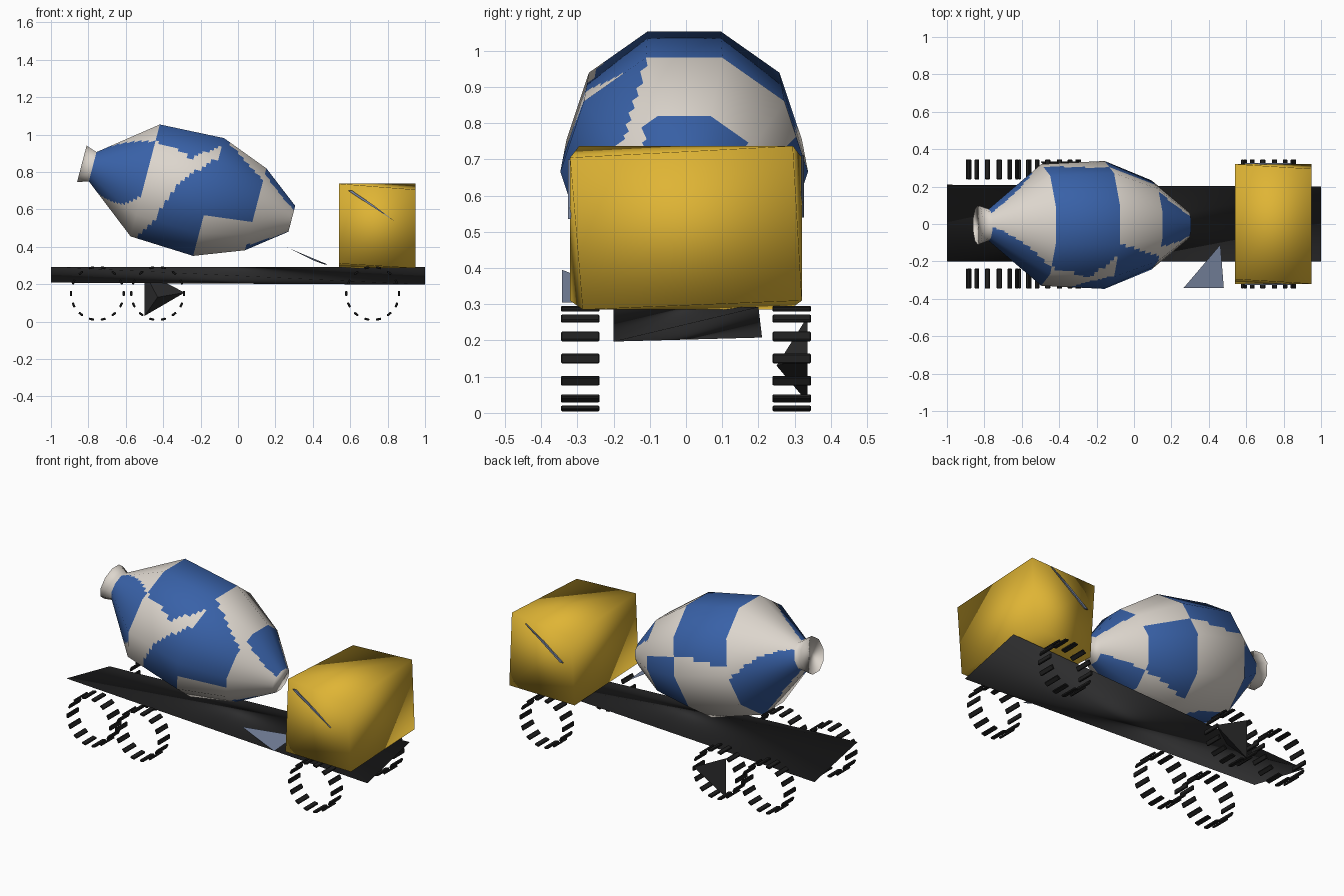
import bpy, bmesh, math
from mathutils import Vector, Matrix

if "Cube" in bpy.data.objects:
    bpy.data.objects.remove(bpy.data.objects["Cube"])


def material(name, rgb):
    m = bpy.data.materials.new(name)
    m.diffuse_color = (*rgb, 1)
    m.use_nodes = True
    m.node_tree.nodes["Principled BSDF"].inputs["Base Color"].default_value = m.diffuse_color
    return m


BLUE = material("drum_blue", (0.04, 0.12, 0.39))
IVORY = material("drum_ivory", (0.72, 0.67, 0.61))
YELLOW = material("cab_yellow", (0.74, 0.46, 0.035))
DARK = material("chassis_dark", (0.025, 0.025, 0.026))
RUBBER = material("tread_black", (0.014, 0.014, 0.014))
STEEL = material("steel_blue", (0.2, 0.25, 0.37))


def finish(bm, name, mats, smooth=False):
    me = bpy.data.meshes.new(name)
    bm.normal_update()
    bm.to_mesh(me)
    bm.free()
    for m in mats:
        me.materials.append(m)
    for p in me.polygons:
        p.use_smooth = smooth
    ob = bpy.data.objects.new(name, me)
    bpy.context.collection.objects.link(ob)
    return ob


def hull(name, points, mat, smooth=False):
    """Solid spanned by a few corner points."""
    bm = bmesh.new()
    for p in points:
        bm.verts.new(p)
    bmesh.ops.convex_hull(bm, input=bm.verts[:])
    bmesh.ops.recalc_face_normals(bm, faces=bm.faces[:])
    return finish(bm, name, [mat], smooth)


# chassis: a twisted wedge beam
hull("chassis", [(-1, -.2, .292), (-1, .21, .208), (1, -.2, .197), (1, .2, .292)], DARK, True)

# cab: box with slightly trimmed corners
hull("cab", [(.95, -.32, .705), (.95, .295, .737), (.95, -.285, .285), (.95, .32, .31),
             (.54, -.295, .737), (.54, .32, .705), (.54, -.32, .31), (.54, .285, .285)],
     YELLOW, True)

# side window slivers
for name, y, za, zb in (("window_right", -.322, .70, .535), ("window_left", .322, .54, .71)):
    s = 0.022 if za < zb else 0.016
    hull(name, [(x, y + d, z) for d in (-.004, .004)
                for x, z in ((.59, za), (.605, za - .012 if za > zb else za + .004),
                             (.61, za), (.84, zb), (.72, (za + zb) / 2 + s / 2))], STEEL)

# step plate behind the cab
hull("side_step", [(.265, -.342, .395), (.48, -.342, .305), (.462, -.11, .305), (.40, -.335, .328)], STEEL)

# remaining hub piece in a rear wheel
hull("wheel_hub", [(-.5, .335, .265), (-.5, .335, .03), (-.285, .335, .155), (-.43, .25, .13)], DARK)

# wheels: rings of 14 tread lugs
for axle, cx in (("rear", -.752), ("middle", -.43), ("front", .72)):
    for side, cy in (("right", -.292), ("left", .292)):
        bm = bmesh.new()
        for i in range(14):
            a = 2 * math.pi * i / 14
            mtx = (Matrix.Translation((cx, cy, .15)) @ Matrix.Rotation(a, 4, 'Y')
                   @ Matrix.Translation((.141, 0, 0)) @ Matrix.Diagonal((.012, .106, .027, 1)))
            bmesh.ops.create_cube(bm, size=1, matrix=mtx)
        bmesh.ops.bevel(bm, geom=bm.edges[:], offset=.003, segments=1, affect='EDGES')
        finish(bm, f"{axle}_tread_{side}", [RUBBER])

# mixing drum: ten-sided lathe on a tilted axis, painted in a two-start spiral
PROFILE = [(0, .106), (.06, .085), (.35, .325), (.70, .342), (.96, .238), (1.16, .075)]
START, AXIS, UP = Vector((-.835, -.005, .843)), Vector((.968, 0, -.253)), Vector((.253, 0, .968))
FRONT = Vector((0, -1, 0))
SIDES, SUB = 10, 8
# blue zones: t start, t end, angle range at start, angle range at end (0 = front, 90 = top)
ZONES = [(.06, .35, -90, 80, -17, 43), (.06, .35, 140, 240, 185, 260),
         (.35, .44, 43, 170, 41, 170), (.44, .56, 41, 170, 31, 165), (.56, .70, 31, 165, 60, 160),
         (.35, .53, -105, -90, -105, 8), (.53, .70, -105, 8, -85, 39),
         (.70, .96, -16, 75, -16, 46), (.70, .96, 160, 245, 160, 225),
         (.96, 1.16, 60, 140, 40, 130), (.96, 1.16, 225, 300, 215, 290)]


def is_blue(t, ang):
    for t0, t1, a0, b0, a1, b1 in ZONES:
        if t0 <= t < t1:
            k = (t - t0) / (t1 - t0)
            lo, hi = a0 + (a1 - a0) * k, b0 + (b1 - b0) * k
            if (ang - lo) % 360 < hi - lo:
                return True
    return False


def lerp(a, b, k):
    return a + (b - a) * k


rings = []      # t, radius, profile slope
slopes = [(PROFILE[min(i + 1, 5)][1] - PROFILE[max(i - 1, 0)][1])
          / (PROFILE[min(i + 1, 5)][0] - PROFILE[max(i - 1, 0)][0]) for i in range(6)]
for i in range(5):
    (t0, r0), (t1, r1) = PROFILE[i], PROFILE[i + 1]
    n = max(1, round((t1 - t0) / .018))
    for j in range(n + (i == 4)):
        k = j / n
        rings.append((lerp(t0, t1, k), lerp(r0, r1, k), lerp(slopes[i], slopes[i + 1], k)))

bm = bmesh.new()
grid, normals = [], []
corner = [(math.cos(2 * math.pi * i / SIDES), math.sin(2 * math.pi * i / SIDES)) for i in range(SIDES + 1)]
section = [(lerp(corner[s][0], corner[s + 1][0], q / SUB), lerp(corner[s][1], corner[s + 1][1], q / SUB))
           for s in range(SIDES) for q in range(SUB)]
for t, r, slope in rings:
    row = []
    for c, s in section:
        radial = FRONT * c + UP * s
        row.append(bm.verts.new(START + AXIS * t + radial * r))
        normals.append((radial.normalized() - AXIS * slope).normalized())
    grid.append(row)
N = len(section)
for i in range(len(rings) - 1):
    t = (rings[i][0] + rings[i + 1][0]) / 2
    for j in range(N):
        k = (j + 1) % N
        f = bm.faces.new((grid[i][j], grid[i + 1][j], grid[i + 1][k], grid[i][k]))
        (c0, s0), (c1, s1) = section[j], section[k]
        f.material_index = 0 if is_blue(t, math.degrees(math.atan2(s0 + s1, c0 + c1))) else 1
for row in (grid[0], grid[-1]):
    bm.faces.new(row).material_index = 1
bmesh.ops.recalc_face_normals(bm, faces=bm.faces[:])
drum = finish(bm, "mixing_drum", [BLUE, IVORY], True)
for p in drum.data.polygons:
    if len(p.vertices) > 4:
        p.use_smooth = False
drum.data.normals_split_custom_set_from_vertices(normals)
